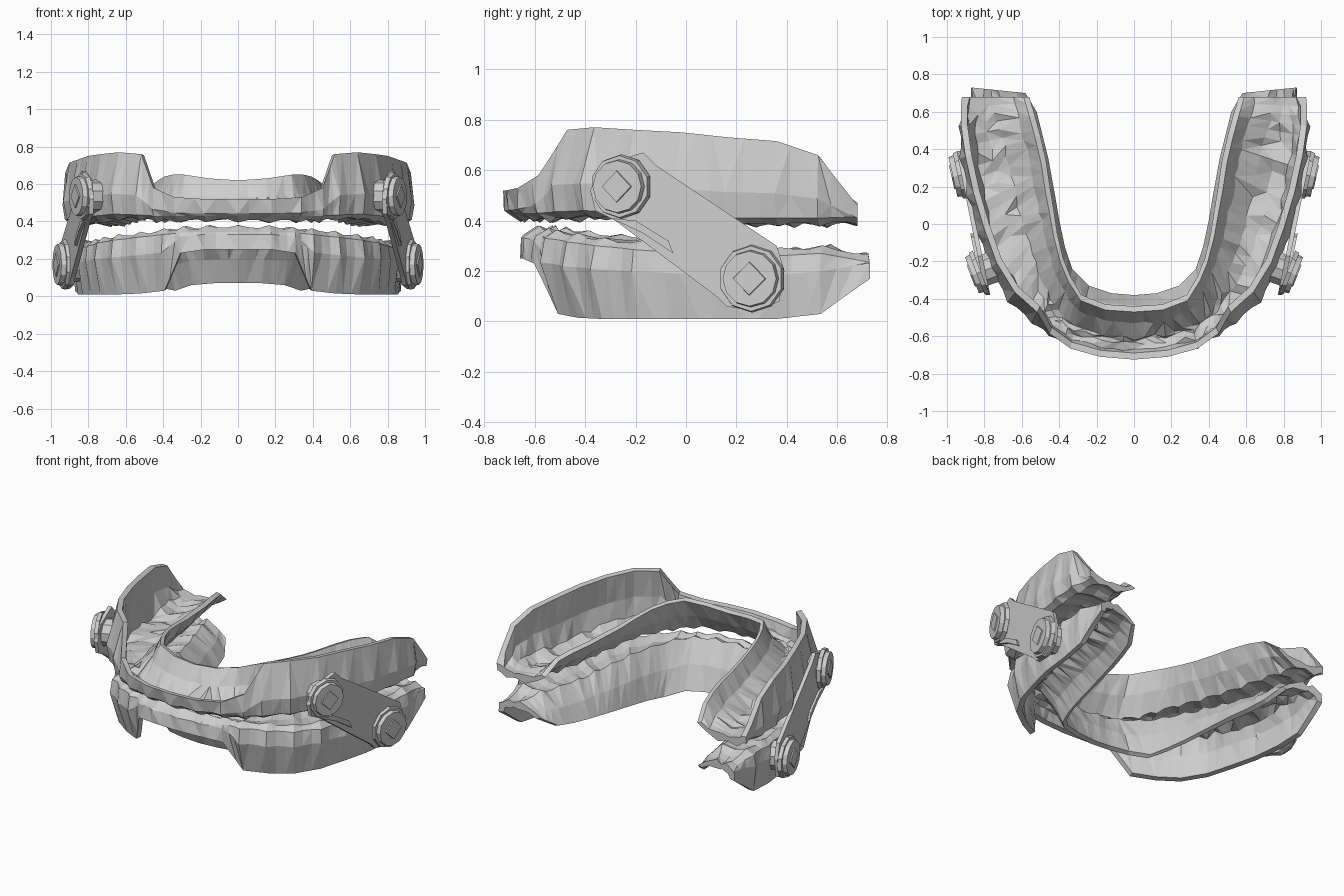
import bpy, bmesh, math, random
from mathutils import Vector, Matrix

if "Cube" in bpy.data.objects:
    bpy.data.objects.remove(bpy.data.objects["Cube"])

random.seed(4)
grey = bpy.data.materials.new("light_grey")
grey.diffuse_color = (0.62, 0.62, 0.62, 1)
grey.use_nodes = True
grey.node_tree.nodes["Principled BSDF"].inputs["Base Color"].default_value = grey.diffuse_color


def finish(name, bm):
    bmesh.ops.recalc_face_normals(bm, faces=bm.faces)
    me = bpy.data.meshes.new(name)
    bm.to_mesh(me)
    bm.free()
    me.materials.append(grey)
    ob = bpy.data.objects.new(name, me)
    bpy.context.collection.objects.link(ob)
    return ob


# Half-arch stations: outer x, y, inner x, y, outer rim z, inner rim z, biting z
UPPER = [(0, -.725, 0, -.44, .52, .62, .39), (.18, -.71, .15, -.43, .52, .63, .39),
         (.34, -.67, .28, -.38, .53, .65, .39), (.46, -.605, .34, -.28, .58, .65, .39),
         (.55, -.54, .38, -.18, .76, .64, .395), (.68, -.42, .41, -.05, .77, .62, .40),
         (.78, -.25, .43, .08, .76, .60, .39), (.85, -.05, .45, .20, .75, .59, .375),
         (.90, .15, .47, .34, .73, .58, .37), (.935, .35, .50, .47, .715, .57, .37),
         (.945, .52, .53, .58, .66, .55, .37), (.92, .68, .56, .68, .46, .47, .375)]
LOWER = [(0, -.66, 0, -.38, .25, .07, .385), (.18, -.65, .12, -.37, .25, .07, .385),
         (.31, -.61, .24, -.33, .23, .06, .38), (.41, -.58, .33, -.24, .03, .03, .37),
         (.55, -.49, .37, -.12, .015, .04, .355), (.68, -.38, .40, .02, .01, .05, .34),
         (.77, -.22, .42, .14, .01, .06, .325), (.82, -.03, .44, .25, .01, .07, .31),
         (.86, .15, .46, .36, .01, .08, .30), (.88, .35, .49, .48, .01, .09, .30),
         (.89, .53, .52, .60, .03, .11, .31), (.87, .73, .58, .70, .17, .18, .275)]
STEPS = 3


def section(st, i, sgn):
    """Ring of points for one slice of a tray, with tooth bumps."""
    ox, oy, ix, iy, zo, zi, zb = st
    s = 1 if zo > zb else -1
    ho, hi = abs(zo - zb), abs(zi - zb)
    out, inn = Vector((ox, oy)), Vector((ix, iy))
    w = (inn - out).length
    n = (inn - out) / w
    lean = max(ho - .13, 0) * (.1 + .35 * (1 - i / 11))
    f0 = min(.1, w * .3)
    f1 = max(w - .2, w * .42)
    b1 = w - .15
    ring = [(.07, 0), (.015, .04), (0, ho * .4), (lean, ho), (lean + .035, ho - .005),
            (.05 + lean * .5, max(ho * .5, .07)), (f0, .06), ((f0 + f1) / 2, .05), (f1, .06),
            (w - .09, max(hi * .6, .065)), (w - .03, hi), (w, hi - .01), (w - .06, hi * .5),
            (b1, 0), ((.07 + b1) / 2, .018)]
    bump = .5 - .5 * math.cos(i * 2 * math.pi)
    pts = []
    for k, (d, h) in enumerate(ring):
        if k in (1, 2):
            d += .018 * bump + random.uniform(0, .008)
        elif k in (0, 13, 14):
            h += .02 * bump + random.uniform(0, .01)
        elif k in (6, 7, 8):
            h += random.uniform(-.015, .025) if i < 10.5 else 0
            d += random.uniform(-.012, .012)
        elif k in (5, 9, 12):
            d += random.uniform(-.008, .008)
        p = out + n * d
        pts.append((sgn * p.x, p.y, zb + s * h))
    return pts


def tray(name, table):
    half = []
    for i in range(len(table) - 1):
        for j in range(STEPS):
            t = j / STEPS
            half.append((i + t, [a + (b - a) * t for a, b in zip(table[i], table[i + 1])]))
    half.append((len(table) - 1, table[-1]))
    slices = [section(st, i, -1) for i, st in reversed(half[1:])]
    slices += [section(st, i, 1) for i, st in half]
    bm = bmesh.new()
    rings = [[bm.verts.new(p) for p in sl] for sl in slices]
    m = len(rings[0])
    for a, b in zip(rings, rings[1:]):
        for k in range(m):
            l = (k + 1) % m
            if random.random() < .5:
                bm.faces.new((a[k], a[l], b[l]))
                bm.faces.new((a[k], b[l], b[k]))
            else:
                bm.faces.new((a[k], a[l], b[k]))
                bm.faces.new((a[l], b[l], b[k]))
    bm.faces.new(rings[0])
    bm.faces.new(rings[-1])
    finish(name, bm)


tray("upper_tray", UPPER)
tray("lower_tray", LOWER)


def plate(name, outline, side, shift, thick):
    """Flat plate from a y-z outline, following the slant of the linkage."""
    bm = bmesh.new()
    rows = []
    for dx in (0, thick):
        rows.append([bm.verts.new((side * (.845 + shift + .2 * y + dx), y, z)) for y, z in outline])
    bm.faces.new(rows[0])
    bm.faces.new(rows[1])
    n = len(outline)
    for k in range(n):
        l = (k + 1) % n
        bm.faces.new((rows[0][k], rows[0][l], rows[1][l], rows[1][k]))
    finish(name, bm)


def pivot(name, centre, normal, r, side):
    """Washer, screw head, post and square socket stacked on one axis."""
    nrm = Vector((side * normal[0], normal[1], 0)).normalized()
    c = Vector((side * centre[0], centre[1], centre[2]))
    rot = nrm.to_track_quat('Z', 'Y').to_matrix().to_4x4()
    bm = bmesh.new()
    # radius, depth, offset, sides
    for rad, dep, off, seg in ((r, .025, 0, 10), (r * .84, .028, .025, 12),
                               (r * .7, .11, -.06, 10), (r * .5, .008, .042, 4)):
        bmesh.ops.create_cone(bm, cap_ends=True, segments=seg, radius1=rad, radius2=rad * .96,
                              depth=dep, matrix=Matrix.Translation(c + nrm * off) @ rot)
    finish(name, bm)


ARM = [(-.38, .52), (-.33, .62), (-.17, .67), (-.12, .62), (.36, .3), (.39, .2), (.37, .08),
       (.28, .04), (.16, .06), (.12, .1), (-.28, .4), (-.36, .44)]
FIN = [(-.30, .41), (-.17, .35), (-.05, .27), (-.07, .32), (-.2, .4)]

for side, tag in ((1, "right"), (-1, "left")):
    plate("link_arm_" + tag, ARM, side, 0, .025)
    plate("link_fin_" + tag, FIN, side, .015, .025)
    pivot("upper_pivot_" + tag, (.83, -.26, .535), (.93, -.36), .128, side)
    pivot("lower_pivot_" + tag, (.93, .26, .17), (.97, -.22), .135, side)
